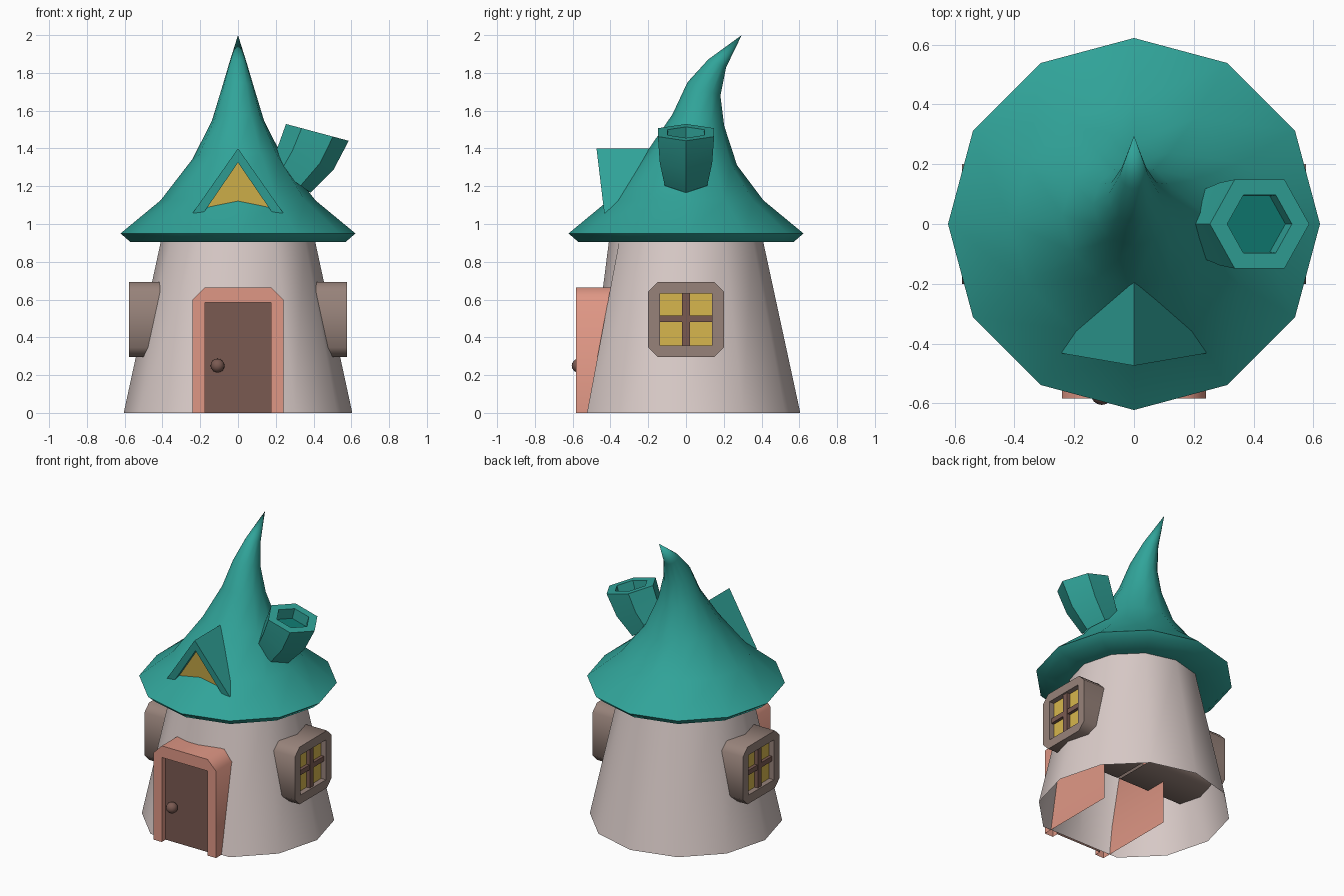
import bpy, bmesh, math

cube = bpy.data.objects.get("Cube")
if cube:
    bpy.data.objects.remove(cube, do_unlink=True)


def material(name, rgb):
    m = bpy.data.materials.new(name)
    m.use_nodes = True
    m.diffuse_color = (*rgb, 1)
    m.node_tree.nodes["Principled BSDF"].inputs["Base Color"].default_value = (*rgb, 1)
    return m


TEAL = material("teal", (0.03, 0.37, 0.32))
DEEP_TEAL = material("deep teal", (0.005, 0.2, 0.17))
PLASTER = material("pale plaster", (0.70, 0.60, 0.58))
SALMON = material("salmon", (0.74, 0.31, 0.235))
BROWN = material("dark brown", (0.195, 0.102, 0.083))
TAUPE = material("taupe", (0.31, 0.225, 0.195))
YELLOW = material("window yellow", (0.68, 0.47, 0.075))


def finish(obj, angle):
    bpy.ops.object.select_all(action="DESELECT")
    obj.select_set(True)
    bpy.context.view_layer.objects.active = obj
    bpy.ops.object.shade_smooth_by_angle(angle=math.radians(angle))


def loft(name, rings, mats, angle=40, closed=True, cap=False):
    """Skin rings of equal length; the optional last cap takes the second material."""
    bm = bmesh.new()
    rows = [[bm.verts.new(p) for p in ring] for ring in rings]
    n = len(rows[0])
    for a, b in zip(rows, rows[1:]):
        for i in range(n if closed else n - 1):
            j = (i + 1) % n
            bm.faces.new((a[i], a[j], b[j], b[i]))
    if cap:
        bm.faces.new(rows[-1]).material_index = len(mats) - 1
    bmesh.ops.remove_doubles(bm, verts=bm.verts, dist=0.0005)
    bmesh.ops.recalc_face_normals(bm, faces=bm.faces)
    mesh = bpy.data.meshes.new(name)
    bm.to_mesh(mesh)
    bm.free()
    for m in mats:
        mesh.materials.append(m)
    obj = bpy.data.objects.new(name, mesh)
    bpy.context.collection.objects.link(obj)
    finish(obj, angle)
    return obj


def ring(sides, r, cx, cy, z, slope_x=0.0, slope_y=0.0):
    """Circle of points whose height falls off along x and y."""
    pts = []
    for i in range(sides):
        a = math.tau * i / sides
        dx, dy = r * math.cos(a), r * math.sin(a)
        pts.append((cx + dx, cy + dy, z - slope_x * dx - slope_y * dy))
    return pts


def box(name, center, size, mat):
    bpy.ops.mesh.primitive_cube_add(size=1, location=center)
    obj = bpy.context.object
    obj.name = name
    obj.scale = size
    obj.data.materials.append(mat)


def mirrored(half):
    """Complete an outline with its left-right reflection."""
    return half + [(-u, v) for u, v in reversed(half)]


# Tapered round wall, flattened at its foot behind the door
foot = ring(12, 0.605, 0, 0, 0)
foot[9] = (0, foot[8][1], 0)
loft("wall", [foot, ring(12, 0.408, 0, 0, 0.91)], [PLASTER])

# Bent pointed roof: radius, y offset, height, tilt
roof_profile = [
    (0.39, 0, 0.905, 0), (0.57, 0, 0.905, 0), (0.622, 0, 0.95, 0),
    (0.41, 0, 1.125, 0), (0.24, 0.03, 1.345, 0.14), (0.137, 0.065, 1.55, 0.22),
    (0.087, 0.095, 1.715, 0.41), (0.047, 0.165, 1.85, 0.45), (0.0, 0.295, 2.0, 0),
]
loft("roof", [ring(12, r, 0, y, z, slope_y=t) for r, y, z, t in roof_profile],
     [TEAL], angle=50)

# Curved six-sided chimney with a sunken floor: radius, x, height, tilt angle
chimney_profile = [
    (0.13, 0.278, 1.24, 35), (0.16, 0.361, 1.355, 24), (0.172, 0.42, 1.485, 15),
    (0.112, 0.42, 1.485, 15), (0.108, 0.402, 1.415, 15),
]
chimney_rings = []
for r, cx, z, tilt in chimney_profile:
    c, s = math.cos(math.radians(tilt)), math.sin(math.radians(tilt))
    chimney_rings.append([(cx + x * c, y, z - x * s) for x, y, _ in ring(6, r, 0, 0, 0)])
loft("chimney", chimney_rings, [TEAL, DEEP_TEAL], cap=True)

# Door surround with recessed door
outer = mirrored([(0.24, 0), (0.24, 0.60), (0.175, 0.665)])
inner = mirrored([(0.175, 0), (0.175, 0.585), (0.175, 0.585)])
layers = [(outer, 0.0), (outer, 0.583), (inner, 0.583), (inner, 0.54)]
loft("door_and_frame", [[(u, -d, v) for u, v in pts] for pts, d in layers],
     [SALMON, BROWN], angle=50, closed=False, cap=True)

bpy.ops.mesh.primitive_uv_sphere_add(segments=16, ring_count=8, radius=0.037,
                                     location=(-0.108, -0.568, 0.25))
knob = bpy.context.object
knob.name = "door_knob"
knob.data.materials.append(BROWN)
finish(knob, 60)

# Side windows with crossed bars
MID = 0.494
outer = mirrored([(0.15, -0.198), (0.2, -0.148), (0.2, 0.148), (0.15, 0.198)])
inner = mirrored([(0.138, -0.138)] * 2 + [(0.138, 0.138)] * 2)
layers = [(outer, 0.01), (outer, 0.576), (inner, 0.576), (inner, 0.54)]
for side, s in (("left", 1), ("right", -1)):
    loft(side + "_window", [[(s * d, u, MID + v) for u, v in pts] for pts, d in layers],
         [TAUPE, YELLOW], angle=50, cap=True)
    box(side + "_window_upright", (s * 0.547, 0, MID), (0.034, 0.04, 0.276), BROWN)
    box(side + "_window_crossbar", (s * 0.546, 0, MID + 0.004), (0.03, 0.276, 0.034), BROWN)


# Triangular dormer, its front leaning slightly outward
def lean(pts, inset=0.0):
    return [(x, inset - 0.433 - 0.12 * (z - 1.06), z) for x, z in pts]


gable = [(0.24, 1.058), (0, 1.40), (-0.24, 1.058)]
opening = [(0.18, 1.062), (0, 1.325), (-0.18, 1.062)]
loft("dormer", [[(x, -0.1, z) for x, z in gable], lean(gable), lean(opening),
                lean(opening, 0.026)], [TEAL, YELLOW], angle=30, closed=False, cap=True)
